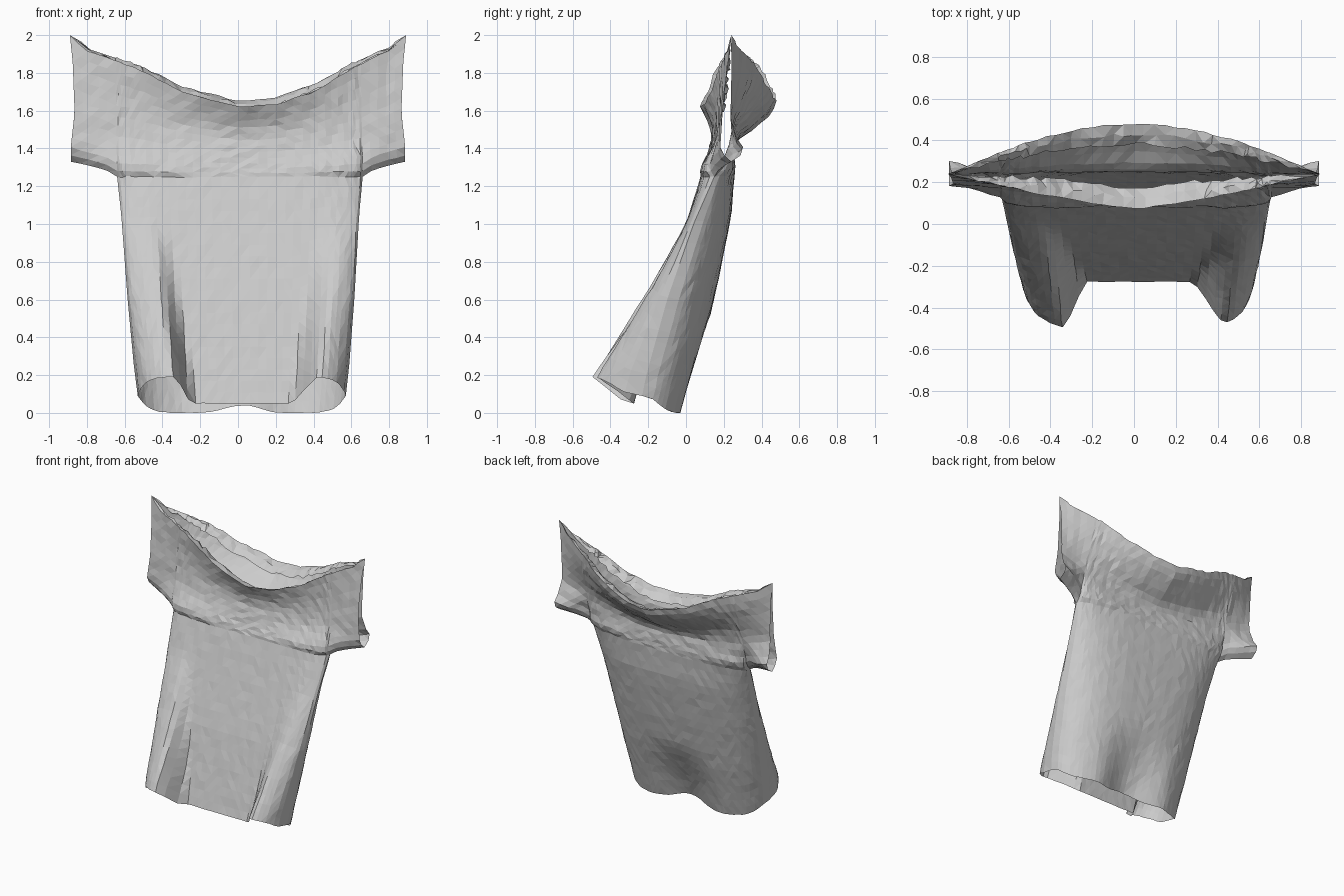
import bpy, bmesh, math, random
from mathutils import Vector

random.seed(4)
if "Cube" in bpy.data.objects:
    bpy.data.objects.remove(bpy.data.objects["Cube"])


def table(points, k):
    """Piecewise linear lookup."""
    for (a, p), (b, q) in zip(points, points[1:]):
        if k <= b:
            return p + (q - p) * max(0, (k - a) / (b - a))
    return points[-1][1]


def ease(k, low, high):
    k = min(1, max(0, (k - low) / (high - low)))
    return k * k * (3 - 2 * k)


# Body profiles against height
HALF_WIDTH = [(0, .54), (.25, .57), (.6, .6), (1.05, .63), (1.25, .65)]
SIDE_Y = [(0, -.25), (.2, -.21), (.6, -.1), (1, .04), (1.25, .15)]
FRONT_Y = [(0, -.29), (.6, -.13), (1, 0), (1.3, .095), (1.46, .135), (1.53, .125), (1.63, .075)]
BACK_Y = [(0, -.01), (.4, .1), (.7, .17), (1.05, .24), (1.25, .255)]
FRONT_LOBE = [(0, .29), (.2, .27), (.65, .1), (1, .01), (1.25, 0)]
BACK_DENT = [(0, .1), (.2, .07), (.5, 0)]

# Sleeve and collar profiles against the share of the way up
SLEEVE_EDGE = [(0, .885), (.12, .885), (.4, .865), (.8, .875), (1, .89)]
CUFF_FRONT = [(0, .23), (.08, .18), (.5, .2), (1, .24)]
CUFF_BACK = [(0, .25), (.08, .32), (.18, .27), (.35, .235), (1, .24)]
BACK_BULGE = [(0, .255), (.2, .255), (.38, .25), (.5, .28), (.62, .35), (.85, .46), (1, .48)]

# Collar rim heights from the right tip to the left tip
FRONT_RIM = [(-.89, 2), (-.8, 1.92), (-.5, 1.81), (-.3, 1.7), (0, 1.62),
             (.2, 1.63), (.4, 1.7), (.6, 1.82), (.8, 1.92), (.89, 2)]
BACK_RIM = [(-.89, 2), (-.8, 1.93), (-.5, 1.83), (-.3, 1.73), (0, 1.65),
            (.2, 1.67), (.4, 1.74), (.6, 1.85), (.8, 1.93), (.89, 2)]

TORSO_COLS, SLEEVE_COLS = 36, 5
BODY_ROWS, TOP_ROWS = 20, 12


def body_point(c, t, front):
    a = abs(c)
    shape = ease(a, .48, .64) if c < 0 else ease(a, .45, .74)
    hem = .05 + .14 * shape if front else .04 * (1 - ease(a, 0, .4))
    hem += (.09 - hem) * a ** 12
    z = hem + (1.25 - hem) * t
    side = table(SIDE_Y, z)
    if front:
        start = .45 + .15 * z
        wall = .17 if c < 0 else .28
        y = table(FRONT_Y, z) - table(FRONT_LOBE, z) * ease(a, start, start + wall)
    else:
        y = table(BACK_Y, z) - table(BACK_DENT, z) * (1 - ease(a, 0, .6))
    y = side + (y - side) * math.sqrt(max(0, 1 - a ** (5 if front else 3.2)))
    return Vector((c * table(HALF_WIDTH, z) + .02 - .01 * t, y, z))


def sheet_y(x, t, front):
    out = min(1, abs(x) / .88)
    if front:
        mid = table(FRONT_Y, 1.25 + .38 * t)
        return mid + (table(CUFF_FRONT, t) - mid) * out ** 1.3
    mid = table(BACK_BULGE, t)
    return mid + (table(CUFF_BACK, t) - mid) * out ** 1.8


def top_point(c, t, front):
    """Chest above the armpit; |c| from 1 to 2 is the sleeve."""
    a, s = min(abs(c), 1), max(abs(c) - 1, 0)
    x = math.copysign(.65 * a + (table(SLEEVE_EDGE, t) - .65) * s, c)
    base = 1.25 + .08 * s ** .6
    z = base + (table(FRONT_RIM if front else BACK_RIM, x) - base) * t
    # Grow out of the body's last row and the sleeve's lower seam
    seam = body_point(c, 1, front).y if s == 0 else .15 + .09 * s
    y = sheet_y(x, t, front)
    y += (seam - sheet_y(x, 0, front)) * (1 - ease(t, 0, .4 - .3 * s))
    return Vector((x + .01 * (1 - t) * (1 - s), y, z))


def flap_point(c, k, front):
    """Collar edge rolled over to the inside."""
    p = top_point(c, 1, front)
    fade = max(0, 1 - (p.x / .86) ** 2)
    p.y += (.05 if front else -.05) * k * fade
    p.z -= .012 * k * k * fade
    return p


def spaced(k):
    """Torso columns, closer together toward the side seams."""
    return .3 * k + .7 * math.sin(math.pi / 2 * k)


def add_sheet(bm, front):
    sleeve = [1 + (j + 1) / SLEEVE_COLS for j in range(SLEEVE_COLS)]
    inner = [spaced(2 * j / TORSO_COLS - 1) for j in range(1, TORSO_COLS)]
    columns = [-c for c in reversed(sleeve)] + [-1] + inner + [1] + sleeve
    rows = [(body_point, i / BODY_ROWS) for i in range(BODY_ROWS)]
    rows += [(top_point, (i / TOP_ROWS) ** 1.2) for i in range(TOP_ROWS + 1)]
    rows += [(flap_point, k) for k in (1, 2)]
    grid = []
    for func, t in rows:
        line = []
        for c in columns:
            if func is body_point and abs(c) > 1:
                line.append(None)
                continue
            p = func(c, t, front)
            # Small cloth creases, stronger round the collar
            seam = abs(c) in (1, 2) or (t == 0 and abs(c) > 1)
            if not seam:
                amount = {body_point: .002, top_point: .004, flap_point: .011}[func]
                p += Vector([random.uniform(-amount, amount) for _ in range(3)])
            p.z = max(p.z, 0)
            line.append(bm.verts.new(p))
        grid.append(line)
    for low, high in zip(grid, grid[1:]):
        for j in range(len(columns) - 1):
            quad = [low[j], low[j + 1], high[j + 1], high[j]]
            if None not in quad:
                bm.faces.new(quad if front else quad[::-1])


# Shirt: front and back sheets joined along the side seams and shoulder tips
bm = bmesh.new()
add_sheet(bm, True)
add_sheet(bm, False)
bmesh.ops.remove_doubles(bm, verts=bm.verts, dist=.001)
bmesh.ops.dissolve_degenerate(bm, edges=bm.edges, dist=.0005)
bmesh.ops.triangulate(bm, faces=bm.faces)
mesh = bpy.data.meshes.new("shirt")
bm.to_mesh(mesh)
bm.free()
shirt = bpy.data.objects.new("shirt", mesh)
bpy.context.collection.objects.link(shirt)

# Plain cloth
cloth = bpy.data.materials.new("light_grey_cloth")
cloth.use_nodes = True
colour = (.6, .6, .6, 1)
cloth.diffuse_color = colour
shader = cloth.node_tree.nodes["Principled BSDF"]
shader.inputs["Base Color"].default_value = colour
shader.inputs["Roughness"].default_value = .9
mesh.materials.append(cloth)
